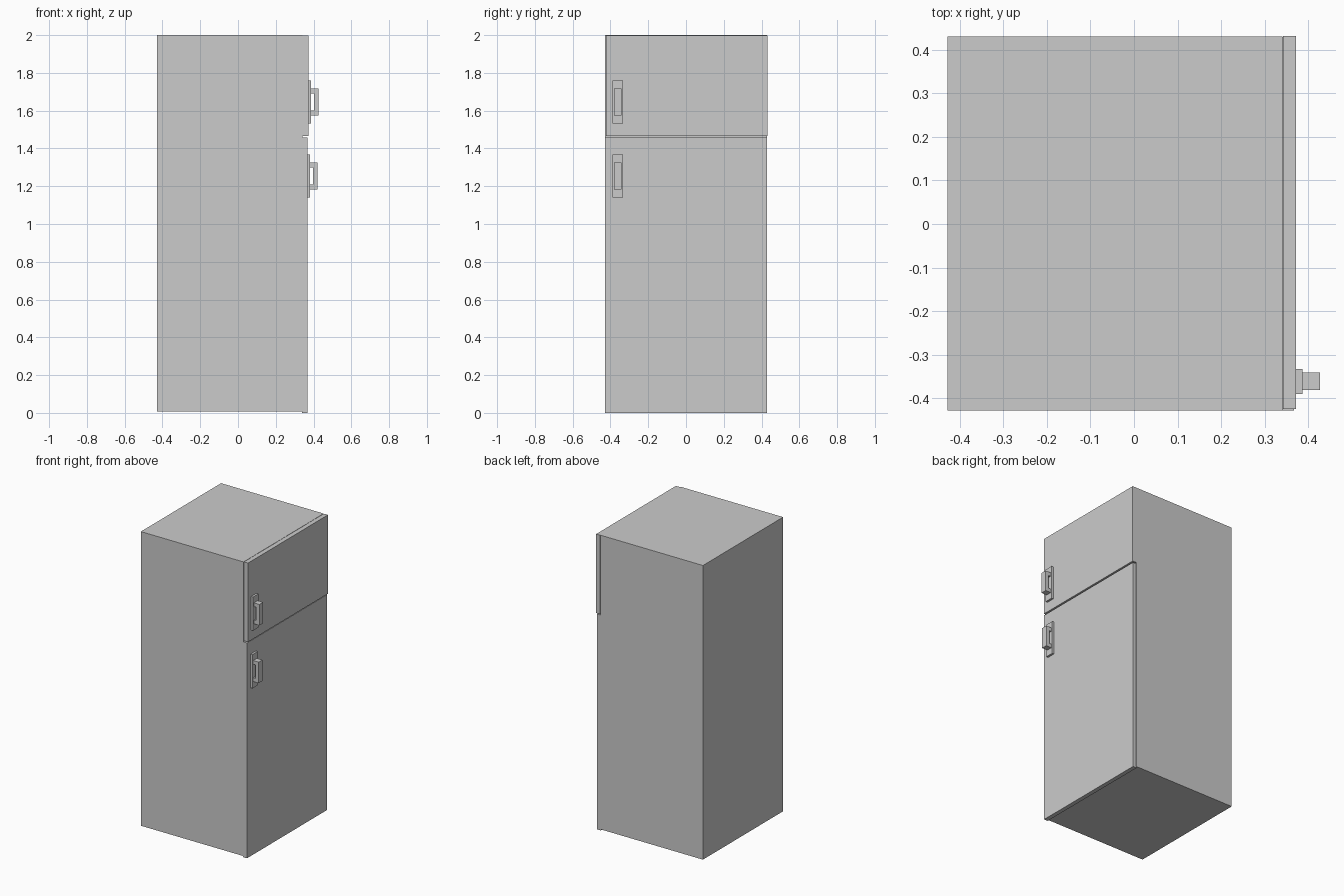
import bpy, bmesh

if "Cube" in bpy.data.objects:
    bpy.data.objects.remove(bpy.data.objects["Cube"])


def box(name, x, y, z):
    """Axis-aligned box given (min, max) on each axis."""
    mesh = bpy.data.meshes.new(name)
    bm = bmesh.new()
    bmesh.ops.create_cube(bm, size=1)
    for v in bm.verts:
        v.co = [r[0] if c < 0 else r[1] for c, r in zip(v.co, (x, y, z))]
    bm.to_mesh(mesh)
    bm.free()
    obj = bpy.data.objects.new(name, mesh)
    bpy.context.collection.objects.link(obj)
    return obj


def grip(name, profile, y):
    """C-shaped pull: an x-z outline extruded across y."""
    mesh = bpy.data.meshes.new(name)
    bm = bmesh.new()
    face = bm.faces.new([bm.verts.new((px, y[0], pz)) for px, pz in profile])
    ext = bmesh.ops.extrude_face_region(bm, geom=[face])
    for v in ext["geom"]:
        if isinstance(v, bmesh.types.BMVert):
            v.co.y = y[1]
    bmesh.ops.recalc_face_normals(bm, faces=bm.faces)
    bm.to_mesh(mesh)
    bm.free()
    obj = bpy.data.objects.new(name, mesh)
    bpy.context.collection.objects.link(obj)


def handle(prefix, x, z0):
    # backing plate
    box(prefix + "_handle_plate", (x - 0.002, x + 0.014), (-0.39, -0.333), (z0, z0 + 0.228))
    # pull bar with two legs
    a, b, c = x + 0.013, x + 0.031, x + 0.055
    lo, hi, t = z0 + 0.043, z0 + 0.185, 0.025
    grip(prefix + "_handle_grip",
         [(a, lo), (c, lo), (c, hi), (a, hi),
          (a, hi - t), (b, hi - t), (b, lo + t), (a, lo + t)],
         (-0.381, -0.341))


# cabinet
box("cabinet", (-0.428, 0.341), (-0.428, 0.43), (0.008, 2.0))

# freezer door (top) and fridge door (bottom), with a thin gap between them
box("upper_door", (0.342, 0.372), (-0.424, 0.431), (1.465, 1.999))
box("lower_door", (0.338, 0.367), (-0.428, 0.428), (0.0, 1.458))

# handles
handle("upper", 0.372, 1.532)
handle("lower", 0.367, 1.14)
